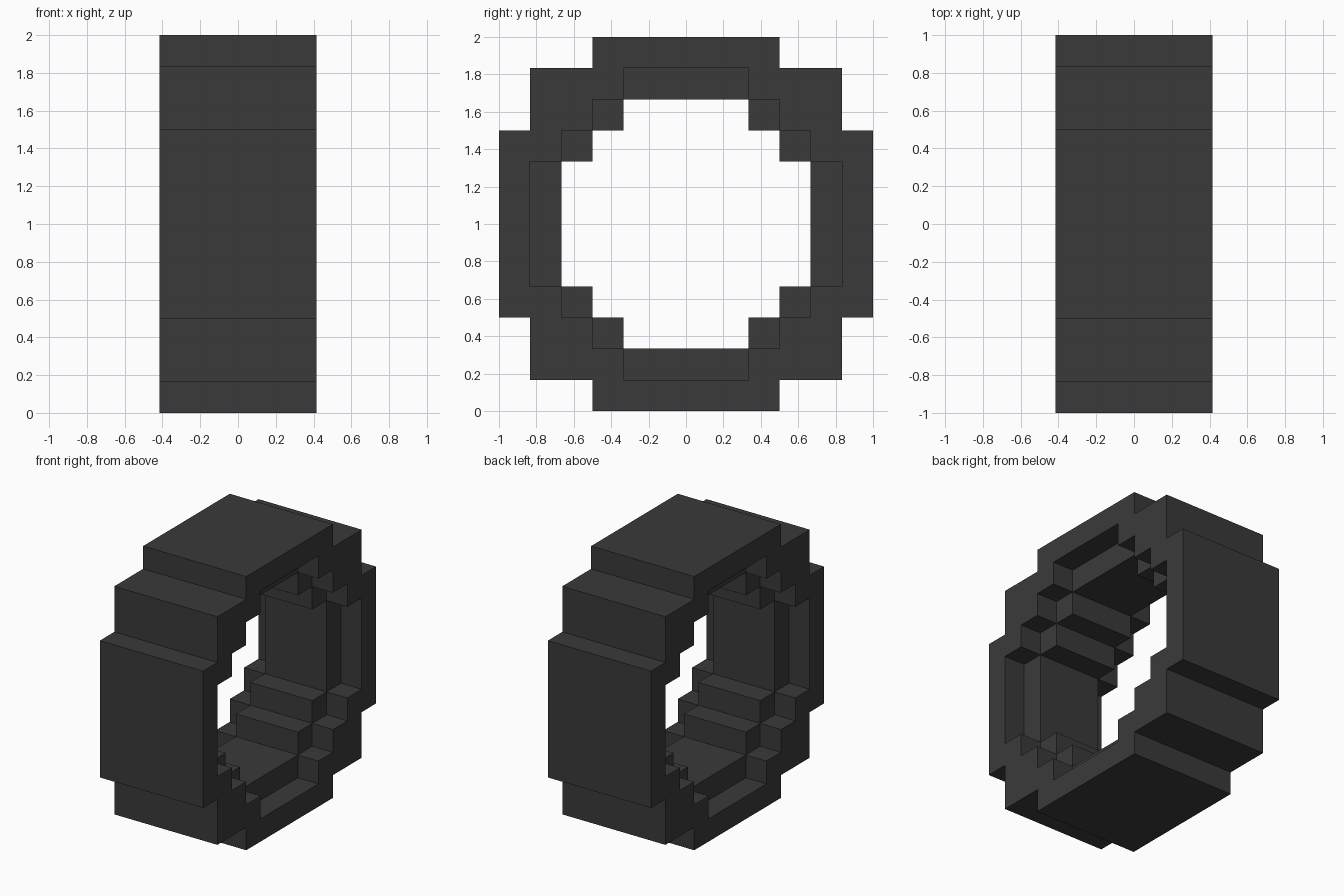
import bpy
import bmesh

if "Cube" in bpy.data.objects:
    bpy.data.objects.remove(bpy.data.objects["Cube"], do_unlink=True)

U = 1 / 6  # one step of the blocky profile

rubber = bpy.data.materials.new("dark_grey_rubber")
rubber.use_nodes = True
rubber.diffuse_color = (0.042, 0.042, 0.042, 1)
rubber.node_tree.nodes["Principled BSDF"].inputs["Base Color"].default_value = rubber.diffuse_color


def stepped_prism(name, quarter, x0, x1):
    """Repeat a quarter profile (y, z) four times and extrude it along x."""
    loop = []
    for _ in range(4):
        loop += quarter
        quarter = [(-z, y) for y, z in quarter]
    bm = bmesh.new()
    face = bm.faces.new([bm.verts.new((x0 * U, y * U, z * U + 1)) for y, z in loop])
    extruded = bmesh.ops.extrude_face_region(bm, geom=[face])["geom"]
    verts = [g for g in extruded if isinstance(g, bmesh.types.BMVert)]
    bmesh.ops.translate(bm, verts=verts, vec=((x1 - x0) * U, 0, 0))
    bmesh.ops.recalc_face_normals(bm, faces=bm.faces)
    mesh = bpy.data.meshes.new(name)
    bm.to_mesh(mesh)
    bm.free()
    mesh.materials.append(rubber)
    obj = bpy.data.objects.new(name, mesh)
    bpy.context.collection.objects.link(obj)
    return obj


# Stepped quarter profiles, in steps from the centre
tread = [(6, 3), (5, 3), (5, 5), (3, 5), (3, 6)]
recess = [(5, 2), (4, 2), (4, 3), (3, 3), (3, 4), (2, 4), (2, 5)]
bore = [(4, 2), (3, 2), (3, 3), (2, 3), (2, 4)]

# Tyre body, with a recess one step deep on each side and a bore right through
tyre = stepped_prism("tyre", tread, -2.5, 2.5)
cutters = [
    stepped_prism("left_recess_cutter", recess, 1.5, 3),
    stepped_prism("right_recess_cutter", recess, -3, -1.5),
    stepped_prism("bore_cutter", bore, -4, 4),
]
bpy.context.view_layer.objects.active = tyre
for cutter in cutters:
    cutter.hide_render = True
    cut = tyre.modifiers.new(cutter.name, "BOOLEAN")
    cut.operation = "DIFFERENCE"
    cut.solver = "EXACT"
    cut.object = cutter
    bpy.ops.object.modifier_apply(modifier=cut.name)
    bpy.data.objects.remove(cutter, do_unlink=True)
